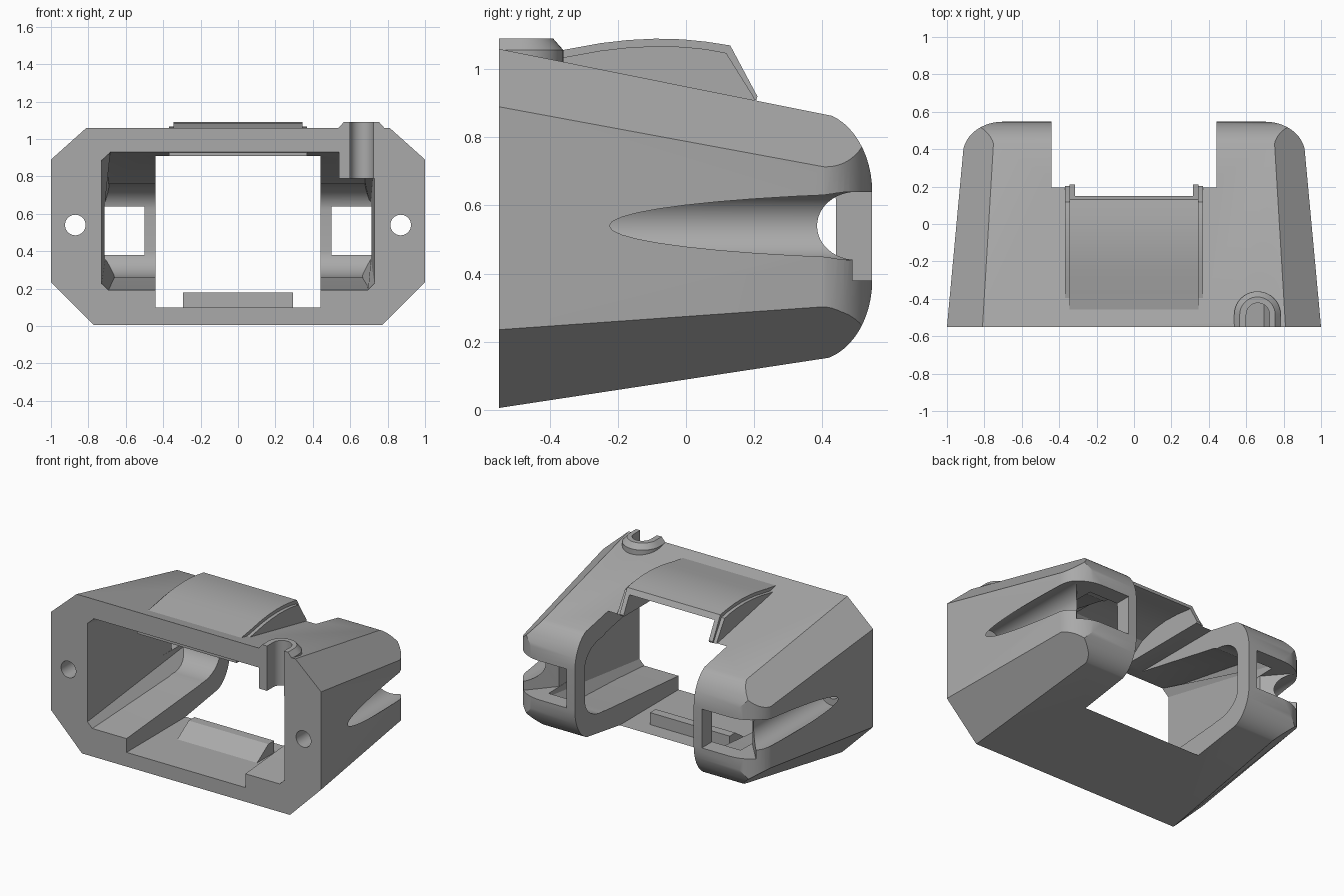
import bpy, bmesh, math

if "Cube" in bpy.data.objects:
    bpy.data.objects.remove(bpy.data.objects["Cube"])

grey = bpy.data.materials.new("plain_grey")
grey.diffuse_color = (0.40, 0.40, 0.40, 1)
grey.use_nodes = True
grey.node_tree.nodes["Principled BSDF"].inputs["Base Color"].default_value = grey.diffuse_color


def loft(name, a, b):
    """Solid between two matching rings of 3D points."""
    bm = bmesh.new()
    ra = [bm.verts.new(p) for p in a]
    rb = [bm.verts.new(p) for p in b]
    n = len(a)
    bm.faces.new(ra)
    bm.faces.new(rb[::-1])
    for i in range(n):
        j = (i + 1) % n
        bm.faces.new((ra[j], ra[i], rb[i], rb[j]))
    bmesh.ops.recalc_face_normals(bm, faces=bm.faces)
    me = bpy.data.meshes.new(name)
    bm.to_mesh(me)
    bm.free()
    me.materials.append(grey)
    ob = bpy.data.objects.new(name, me)
    bpy.context.collection.objects.link(ob)
    return ob


def prism(name, pts, axis, lo, hi):
    """Extrude a 2D profile along x (yz profile), y (xz) or z (xy)."""
    put = {"x": lambda p, t: (t, p[0], p[1]),
           "y": lambda p, t: (p[0], t, p[1]),
           "z": lambda p, t: (p[0], p[1], t)}[axis]
    return loft(name, [put(p, lo) for p in pts], [put(p, hi) for p in pts])


def box(name, x, y, z):
    return prism(name, [(x[0], y[0]), (x[1], y[0]), (x[1], y[1]), (x[0], y[1])], "z", *z)


def circle(cx, cy, r, n=48):
    return [(cx + r * math.cos(2 * math.pi * i / n), cy + r * math.sin(2 * math.pi * i / n))
            for i in range(n)]


def arc(cx, cy, rx, ry, a0, a1, n=14):
    return [(cx + rx * math.cos(math.radians(a0 + (a1 - a0) * i / n)),
             cy + ry * math.sin(math.radians(a0 + (a1 - a0) * i / n))) for i in range(n + 1)]


def combine(ob, tool, op):
    """Apply a boolean and discard the tool."""
    m = ob.modifiers.new(op, "BOOLEAN")
    m.operation, m.object, m.solver = op, tool, "EXACT"
    bpy.context.view_layer.objects.active = ob
    bpy.ops.object.modifier_apply(modifier=m.name)
    bpy.data.objects.remove(tool)


def tapered(name, front, back, y0, y1, y2):
    """Mirror half sections given at y0 and y1 and continue the taper to y2."""
    k = (y2 - y0) / (y1 - y0)
    far = [(a[0] + (b[0] - a[0]) * k, a[1] + (b[1] - a[1]) * k) for a, b in zip(front, back)]
    full = lambda h, y: [(x, y, z) for x, z in h] + [(-x, y, z) for x, z in h[::-1]]
    return loft(name, full(front, y0), full(far, y2))


# outer body: tapered octagon trimmed by rounded side and plan outlines
body = tapered("housing_body",
               [(.77, .005), (1, .235), (1, .89), (.81, 1.06)],
               [(.73, .145), (.915, .30), (.915, .72), (.755, .875)], -.55, .37, .60)
side = [(-.7, -.2), (.37, -.2)] + arc(.37, .38, .177, .237, -90, 0) \
    + arc(.37, .64, .177, .237, 0, 90) + [(.37, 1.3), (-.7, 1.3)]
combine(body, prism("side_outline", side, "x", -1.2, 1.2), "INTERSECT")
half = [(1.1, -.7), (1.1, .37)] + arc(.70, .37, .216, .177, 0, 90)
plan = half + [(-x, y) for x, y in half[::-1]]
combine(body, prism("plan_outline", plan, "z", -.3, 1.4), "INTERSECT")

# arched cover on the top, with bevelled sides
arch = [(-.50, 1.035), (-.36, 1.057), (-.25, 1.077), (-.17, 1.086), (-.09, 1.09), (-.01, 1.088),
        (.06, 1.081), (.13, 1.07), (.21, .92), (.205, .905), (-.50, .96)]
cover = prism("arched_cover", arch, "x", -.345, .345)
low = [(y - (.012 if 7 <= i <= 8 else 0), z - (.022 if i < 8 else 0)) for i, (y, z) in enumerate(arch)]
combine(cover, prism("cover_skirt", low, "x", -.368, .368), "UNION")

# inner pocket following the outer shell
pocket = tapered("pocket", [(.69, .185), (.73, .225), (.73, .89), (.67, .945)],
                 [(.60, .19), (.71, .36), (.71, .66), (.60, .94)], -.57, .45, .60)
inner = [(-.7, .18), (.22, .255)] + arc(.25, .40, .19, .14, -90, 0) \
    + arc(.25, .62, .19, .14, 0, 90) + [(.22, .775), (-.7, .96)]
combine(pocket, prism("pocket_outline", inner, "x", -.9, .9), "INTERSECT")
combine(body, pocket, "DIFFERENCE")
combine(body, cover, "UNION")

# main channel through the whole depth and hollow below the cover
combine(body, box("channel", (-.44, .44), (-.8, .8), (.10, .91)), "DIFFERENCE")
hollow = [(-.42, .88), (-.42, .92), (-.30, 1.01), (-.18, 1.042), (-.08, 1.052), (.03, 1.048),
          (.13, 1.035), (.35, 1.035), (.35, .88)]
combine(body, prism("hollow", hollow, "x", -.315, .315), "DIFFERENCE")

# rear windows, screw holes and long side grooves
for s in (-1, 1):
    window = [(.5, .2), (.715, .2), (.715, .32), (.77, .385), (.90, .535), (.90, .7), (.5, .7)]
    combine(body, prism("window", [(s * x, y) for x, y in window], "z", .38, .64), "DIFFERENCE")
    combine(body, prism("groove", circle(s * .87, .54, .10), "y", -.30, .7), "DIFFERENCE")
    combine(body, prism("screw_hole", circle(s * .87, .54, .055), "y", -.7, -.2), "DIFFERENCE")

# lip under the front edge of the ceiling
lip = [(-.54, .91), (-.49, .91), (-.43, .96), (-.43, 1.0), (-.54, 1.0)]
combine(body, prism("ceiling_lip", lip, "x", -.368, .368), "UNION")

# wedge stop on the floor
wedge = [(-.22, .09), (-.22, .10), (-.10, .18), (-.04, .18), (-.04, .095)]
combine(body, prism("floor_stop", wedge, "x", -.295, .295), "UNION")

# cable boss: U-shaped collar with an open channel to the front
def u_shape(r):
    return [(.66 + r, -.55), (.66 + r, -.485)] + arc(.66, -.485, r, r, 0, 180, 20)[1:] + [(.66 - r, -.55)]

ring = lambda r, z: [(x, y, z) for x, y in u_shape(r)]
combine(body, box("boss_block", (.54, .76), (-.55, -.37), (.79, .98)), "UNION")
combine(body, loft("boss_collar", ring(.125, .95), ring(.125, 1.057)), "UNION")
combine(body, loft("boss_bevel", ring(.125, 1.056), ring(.095, 1.09)), "UNION")
slot = [(.725, -.7), (.725, -.485)] + arc(.6625, -.485, .0625, .0625, 0, 180, 20)[1:] + [(.60, -.7)]
combine(body, prism("boss_channel", slot, "z", .66, 1.3), "DIFFERENCE")

# finish: one colour, smooth rounded areas with sharp edges kept
for p in body.data.polygons:
    p.material_index = 0
bpy.ops.object.select_all(action="DESELECT")
body.select_set(True)
bpy.context.view_layer.objects.active = body
bpy.ops.object.shade_smooth_by_angle(angle=math.radians(20))
